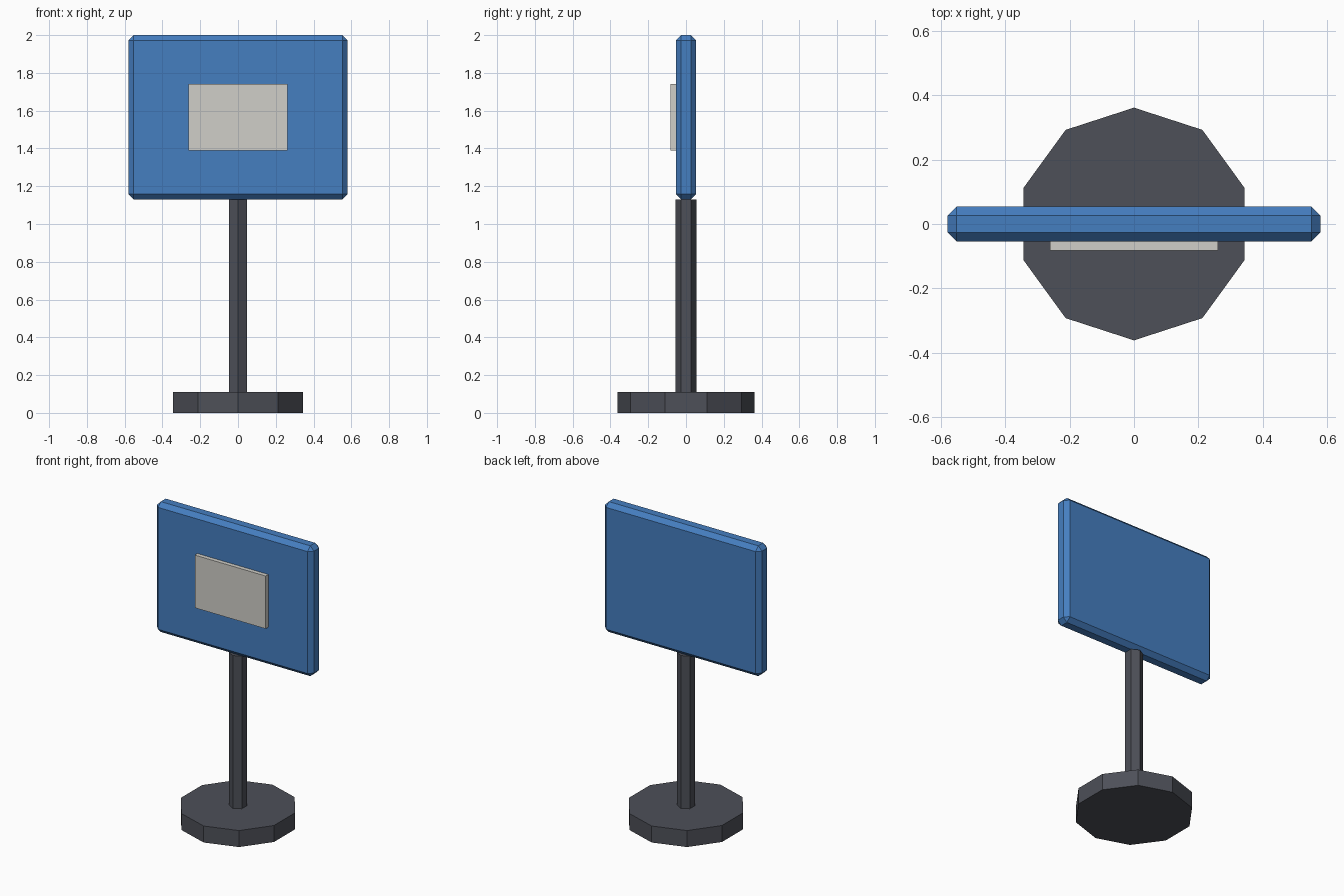
import bpy
import bmesh
import math
from mathutils import Matrix

if "Cube" in bpy.data.objects:
    bpy.data.objects.remove(bpy.data.objects["Cube"])


def material(name, rgb):
    mat = bpy.data.materials.new(name)
    mat.diffuse_color = (*rgb, 1)
    mat.use_nodes = True
    mat.node_tree.nodes["Principled BSDF"].inputs["Base Color"].default_value = mat.diffuse_color
    return mat


BLUE = material("sign blue", (0.06, 0.21, 0.53))
DARK = material("dark grey", (0.075, 0.08, 0.098))
PALE = material("pale grey", (0.63, 0.62, 0.58))


def finish(name, bm, mat):
    mesh = bpy.data.meshes.new(name)
    bm.to_mesh(mesh)
    bm.free()
    mesh.materials.append(mat)
    obj = bpy.data.objects.new(name, mesh)
    bpy.context.collection.objects.link(obj)
    return obj


def prism(name, sides, radius, z0, z1, mat):
    """Upright prism with one corner pointing along +y."""
    bm = bmesh.new()
    place = Matrix.Translation((0, 0, (z0 + z1) / 2)) @ Matrix.Rotation(math.pi / 2, 4, 'Z')
    bmesh.ops.create_cone(bm, cap_ends=True, segments=sides, radius1=radius,
                          radius2=radius, depth=z1 - z0)
    # turn the first corner to +y whatever its starting angle
    v = bm.verts[:][0].co
    turn = Matrix.Rotation(-math.atan2(v.y, v.x), 4, 'Z')
    bmesh.ops.transform(bm, matrix=place @ turn, verts=bm.verts)
    return finish(name, bm, mat)


def box(name, lo, hi, mat, chamfer=0):
    bm = bmesh.new()
    bmesh.ops.create_cube(bm, size=1)
    size = [b - a for a, b in zip(lo, hi)]
    centre = [(a + b) / 2 for a, b in zip(lo, hi)]
    bmesh.ops.scale(bm, vec=size, verts=bm.verts)
    bmesh.ops.translate(bm, vec=centre, verts=bm.verts)
    if chamfer:
        bmesh.ops.bevel(bm, geom=bm.edges[:], offset=chamfer, segments=1,
                        affect='EDGES', profile=0.5)
    return finish(name, bm, mat)


# Ten-sided foot and six-sided post
prism("base", 10, 0.362, 0, 0.11, DARK)
prism("post", 6, 0.055, 0.11, 1.13, DARK)

# Chamfered sign board with a plain plate on the front
box("sign_board", (-0.58, -0.054, 1.13), (0.58, 0.054, 2.0), BLUE, 0.028)
box("front_plate", (-0.262, -0.082, 1.39), (0.262, -0.05, 1.742), PALE)
